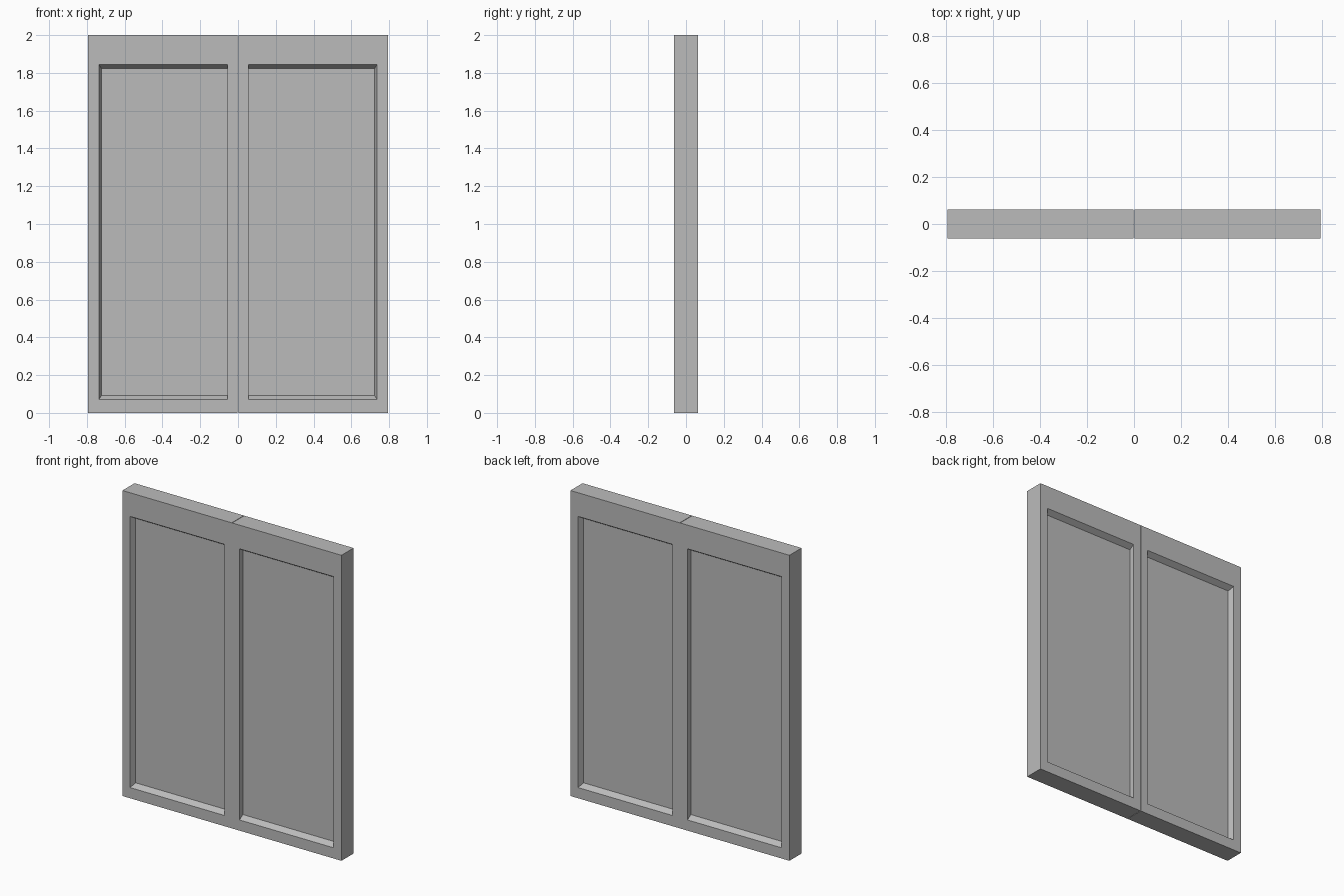
import bpy, bmesh

old = bpy.data.objects.get("Cube")
if old:
    bpy.data.objects.remove(old, do_unlink=True)

# One plain grey for the whole double door
grey = bpy.data.materials.new("mid grey")
grey.use_nodes = True
color = (0.5, 0.5, 0.5, 1.0)
grey.diffuse_color = color
grey.node_tree.nodes["Principled BSDF"].inputs["Base Color"].default_value = color

HALF = 0.0625    # half the leaf thickness
DEPTH = 0.035    # recess depth

# Nested rectangles (x0, x1, z0, z1) for the +x leaf and their distance from mid-plane
RINGS = [
    ((0.0015, 0.793, 0.0, 2.0), HALF),               # leaf outline
    ((0.055, 0.737, 0.07, 1.845), HALF),             # recess opening
    ((0.055, 0.723, 0.092, 1.823), HALF - DEPTH),    # sunken panel
]


def door_leaf(name, side):
    bm = bmesh.new()
    outlines = []
    for face_dir in (-1, 1):
        loops = []
        for (x0, x1, z0, z1), y in RINGS:
            corners = ((x0, z0), (x1, z0), (x1, z1), (x0, z1))
            loops.append([bm.verts.new((side * x, face_dir * y, z)) for x, z in corners])
        # Frame and sloping reveals, then the sunken panel
        for a, b in zip(loops, loops[1:]):
            for i in range(4):
                j = (i + 1) % 4
                bm.faces.new((a[i], a[j], b[j], b[i]))
        bm.faces.new(loops[-1])
        outlines.append(loops[0])
    # Outer edges joining front and back
    f, b = outlines
    for i in range(4):
        j = (i + 1) % 4
        bm.faces.new((f[i], f[j], b[j], b[i]))
    bmesh.ops.recalc_face_normals(bm, faces=bm.faces)
    mesh = bpy.data.meshes.new(name)
    bm.to_mesh(mesh)
    bm.free()
    mesh.materials.append(grey)
    bpy.context.collection.objects.link(bpy.data.objects.new(name, mesh))


door_leaf("left_door_leaf", 1)
door_leaf("right_door_leaf", -1)
